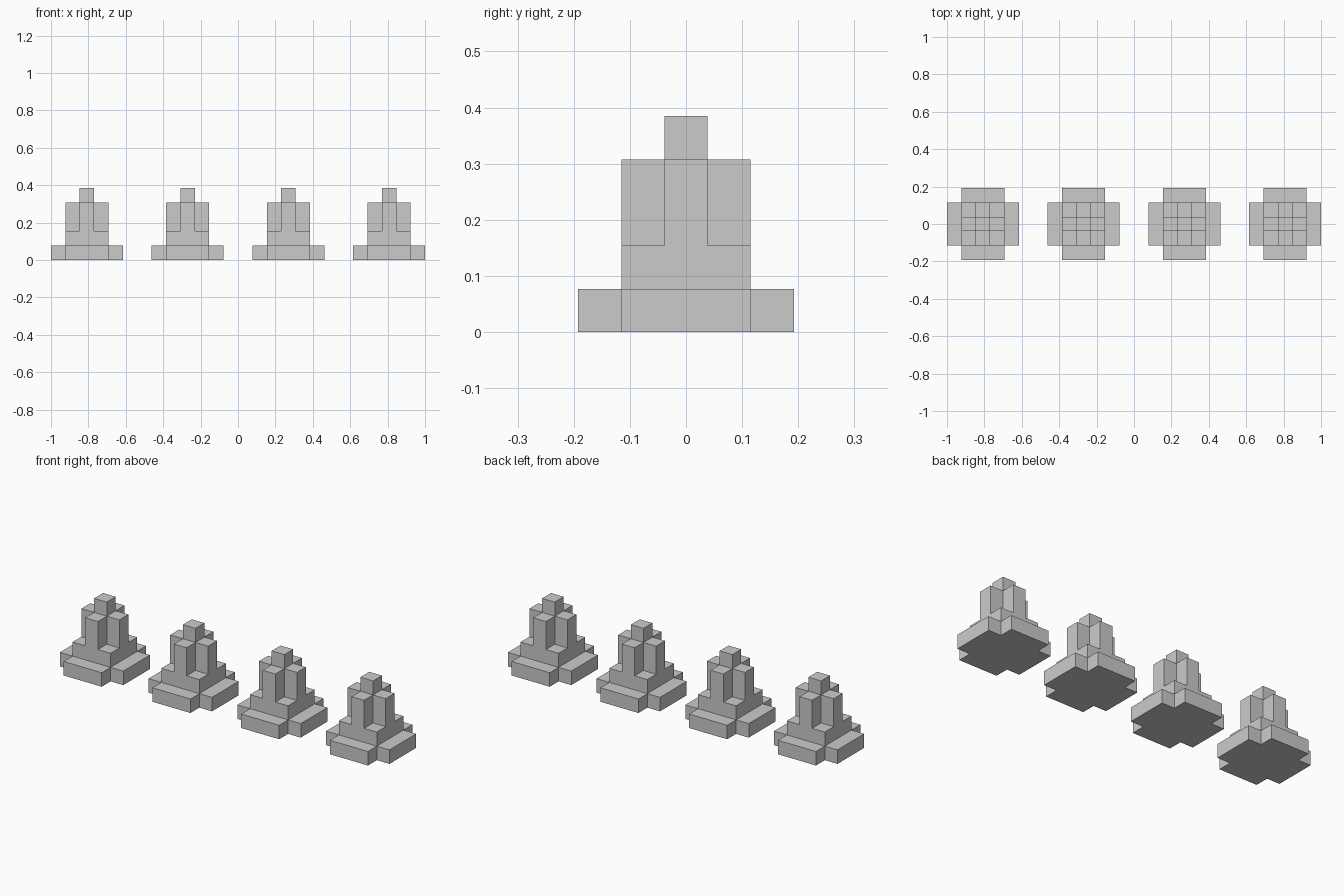
import bpy, bmesh
from mathutils import Vector

if "Cube" in bpy.data.objects:
    bpy.data.objects.remove(bpy.data.objects["Cube"])

U = 2 / 26          # one block; each pedestal is 5 blocks wide
SPACING = 7 * U     # centre to centre distance

# Stacked blocks of one pedestal: (half width x, half width y, bottom, top) in cells
BLOCKS = [
    (2, 1, 0, 1), (1, 2, 0, 1),   # cross-shaped foot
    (1, 1, 1, 2),                 # square plinth
    (1, 0, 2, 4), (0, 1, 2, 4),   # cross-shaped shaft
    (0, 0, 4, 5),                 # top cube
]


def pedestal_mesh():
    """Skin the filled cells into one closed, clean shell."""
    cells = {(x, y, z)
             for hx, hy, z0, z1 in BLOCKS
             for x in range(-hx, hx + 1)
             for y in range(-hy, hy + 1)
             for z in range(z0, z1)}
    bm = bmesh.new()
    for cell in cells:
        centre = Vector(cell) + Vector((0, 0, 0.5))
        for axis in range(3):
            for sign in (-1, 1):
                n = Vector((0, 0, 0))
                n[axis] = sign
                if tuple(int(a + b) for a, b in zip(cell, n)) in cells:
                    continue
                a = Vector((0, 0, 0))
                a[(axis + 1) % 3] = 0.5
                b = n.cross(a)
                mid = centre + n * 0.5
                bm.faces.new([bm.verts.new((mid + c) * U)
                              for c in (-a - b, a - b, a + b, b - a)])
    bmesh.ops.remove_doubles(bm, verts=bm.verts, dist=1e-4)
    # Merge coplanar cell faces into single flat faces
    bmesh.ops.dissolve_limit(bm, angle_limit=0.02, verts=bm.verts, edges=bm.edges)
    bmesh.ops.recalc_face_normals(bm, faces=bm.faces)
    mesh = bpy.data.meshes.new("stepped_pedestal")
    bm.to_mesh(mesh)
    bm.free()
    return mesh


# Row of four identical pedestals
mesh = pedestal_mesh()
for i in range(4):
    ob = bpy.data.objects.new(f"stepped_pedestal_{i + 1}", mesh)
    ob.location.x = (i - 1.5) * SPACING
    bpy.context.collection.objects.link(ob)
